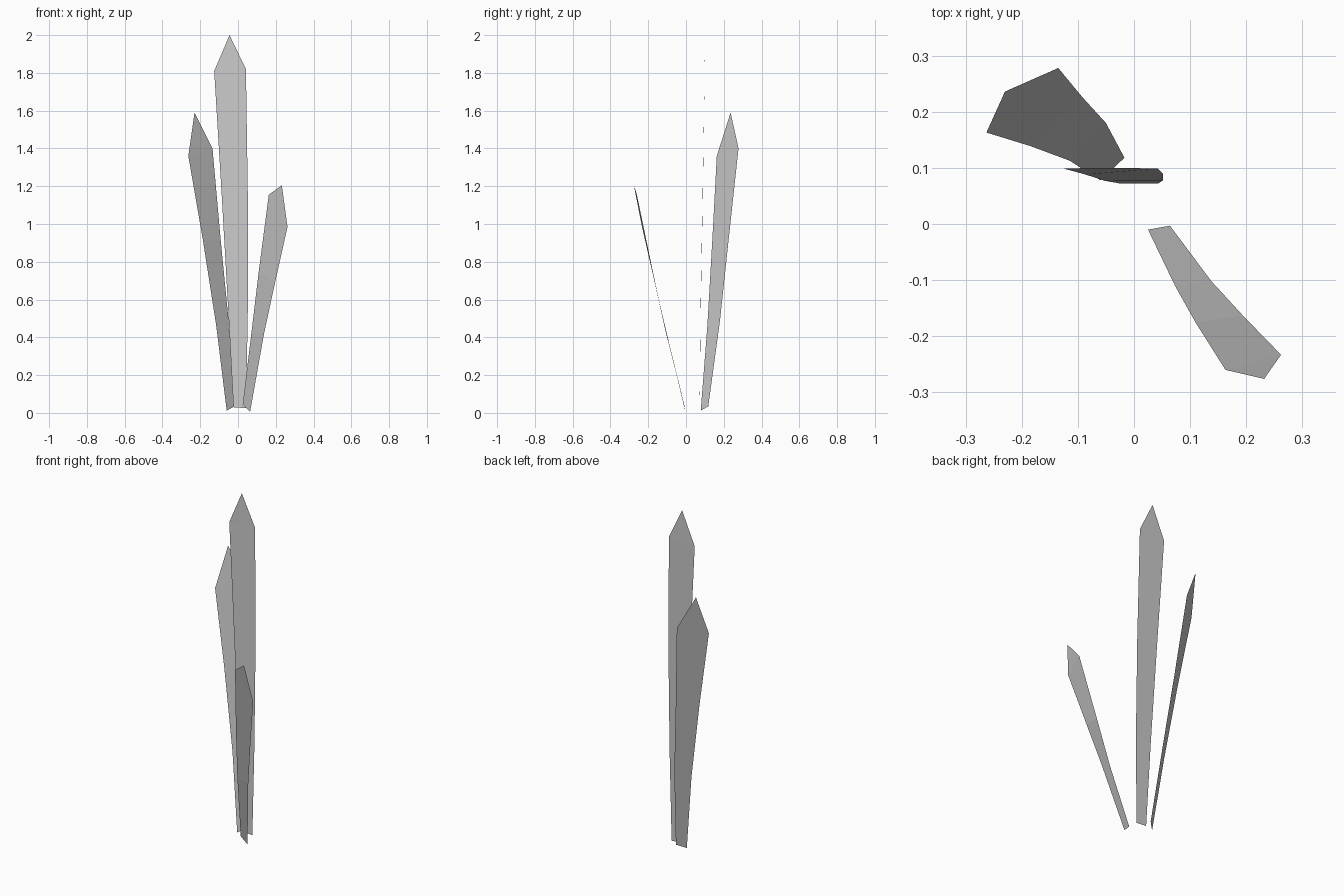
import bpy
import bmesh


def blade(name, left, right, tip):
    """Flat low-poly leaf: strips between two edges, closed by a pointed tip."""
    bm = bmesh.new()
    ls = [bm.verts.new(p) for p in left]
    rs = [bm.verts.new(p) for p in right]
    for i in range(len(ls) - 1):
        bm.faces.new((ls[i], rs[i], rs[i + 1], ls[i + 1]))
    bm.faces.new((ls[-1], rs[-1], bm.verts.new(tip)))
    mesh = bpy.data.meshes.new(name)
    bm.to_mesh(mesh)
    bm.free()
    obj = bpy.data.objects.new(name, mesh)
    bpy.context.collection.objects.link(obj)
    return obj


# Tall upright blade at the centre
blade("tall_grass_blade",
      [(-0.024, 0.072, 0.03), (-0.052, 0.077, 0.55), (-0.086, 0.088, 1.15), (-0.126, 0.099, 1.81)],
      [(0.043, 0.072, 0.025), (0.052, 0.078, 0.55), (0.052, 0.089, 1.15), (0.042, 0.099, 1.82)],
      (-0.045, 0.10, 2.0))

# Medium blade leaning back and left
blade("medium_grass_blade",
      [(-0.06, 0.078, 0.012), (-0.115, 0.113, 0.46), (-0.185, 0.139, 0.91), (-0.263, 0.163, 1.36)],
      [(-0.017, 0.118, 0.035), (-0.05, 0.18, 0.49), (-0.092, 0.226, 0.92), (-0.135, 0.278, 1.40)],
      (-0.23, 0.236, 1.59))

# Short blade leaning forward and right
blade("short_grass_blade",
      [(0.025, -0.01, 0.045), (0.073, -0.11, 0.44), (0.11, -0.176, 0.75), (0.163, -0.26, 1.155)],
      [(0.064, -0.003, 0.005), (0.138, -0.102, 0.42), (0.194, -0.163, 0.68), (0.262, -0.233, 0.985)],
      (0.232, -0.276, 1.205))
